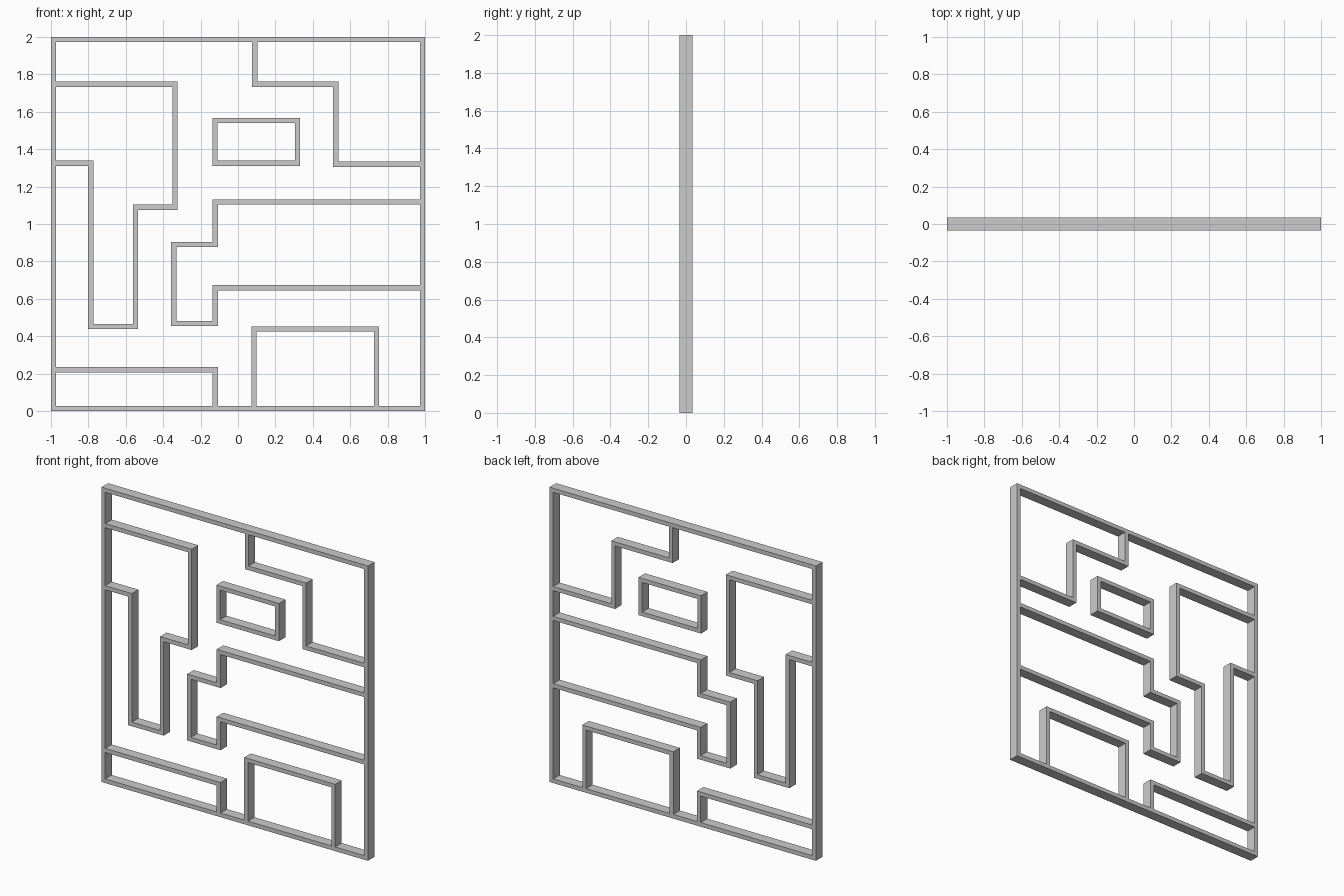
import bpy, bmesh
from mathutils import Vector

if "Cube" in bpy.data.objects:
    bpy.data.objects.remove(bpy.data.objects["Cube"])

T = 0.028          # wall thickness
D = 0.035          # half depth
E = 1 - T          # inner face of the outer frame


def wall(name, points, closed=False):
    """Mitred wall of constant thickness following a path in the XZ plane."""
    pts = [Vector(p) for p in points]
    n = len(pts)
    bm = bmesh.new()
    rings = []
    for i, p in enumerate(pts):
        before = pts[i - 1] if closed or i > 0 else None
        after = pts[(i + 1) % n] if closed or i < n - 1 else None
        dirs = []
        if before is not None:
            dirs.append((p - before).normalized())
        if after is not None:
            dirs.append((after - p).normalized())
        normals = [Vector((-d.y, d.x)) for d in dirs]
        m = sum(normals, Vector((0, 0)))
        m *= (T / 2) / m.dot(normals[0])
        a, b = p + m, p - m
        rings.append([bm.verts.new((q.x, y, q.y))
                      for q, y in ((a, -D), (b, -D), (b, D), (a, D))])
    for i in range(n if closed else n - 1):
        r, s = rings[i], rings[(i + 1) % n]
        for k in range(4):
            j = (k + 1) % 4
            bm.faces.new((r[k], r[j], s[j], s[k]))
    if not closed:
        bm.faces.new(rings[0])
        bm.faces.new(rings[-1])
    bmesh.ops.recalc_face_normals(bm, faces=bm.faces)
    mesh = bpy.data.meshes.new(name)
    bm.to_mesh(mesh)
    bm.free()
    obj = bpy.data.objects.new(name, mesh)
    bpy.context.collection.objects.link(obj)
    return obj


def rect(x0, x1, z0, z1):
    return [(x0, z0), (x1, z0), (x1, z1), (x0, z1)]


# Outer frame and floating rectangle
h = T / 2
wall("outer_frame", rect(-1 + h, 1 - h, h, 2 - h), True)
wall("floating_box", rect(-0.123, 0.318, 1.325, 1.553), True)

# Stepped walls attached to the frame
wall("left_stepped_wall", [(-E, 1.746), (-0.337, 1.746), (-0.337, 1.09),
                           (-0.547, 1.09), (-0.547, 0.453), (-0.786, 0.453),
                           (-0.786, 1.325), (-E, 1.325)])
wall("upper_right_wall", [(0.09, 2 - T), (0.09, 1.746), (0.522, 1.746),
                          (0.522, 1.319), (E, 1.319)])
wall("middle_stepped_wall", [(E, 1.117), (-0.121, 1.117), (-0.121, 0.89),
                             (-0.343, 0.89), (-0.343, 0.468), (-0.121, 0.468),
                             (-0.121, 0.66), (E, 0.66)])
wall("lower_left_wall", [(-E, 0.221), (-0.121, 0.221), (-0.121, T)])
wall("lower_box_wall", [(0.085, T), (0.085, 0.439), (0.74, 0.439), (0.74, T)])
